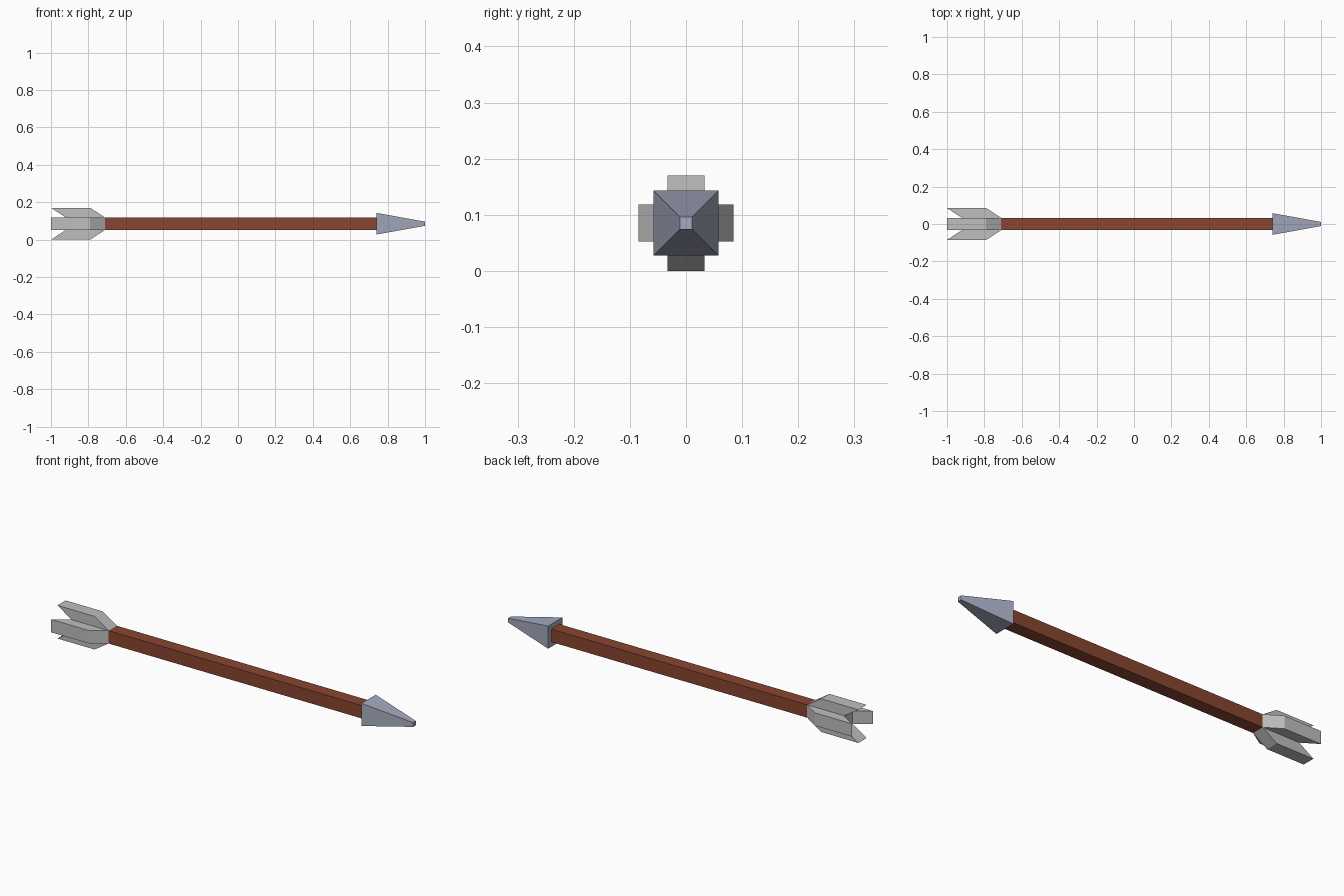
import bpy
import bmesh
from math import pi
from mathutils import Matrix, Vector

cube = bpy.data.objects.get("Cube")
if cube:
    bpy.data.objects.remove(cube, do_unlink=True)

AXIS_Z = 0.085   # height of the arrow's centre line
R = 0.033        # half thickness of the shaft
NOCK, COLLAR = -0.92, -0.71
NECK, TIP = 0.74, 1.0


def material(name, colour):
    mat = bpy.data.materials.new(name)
    mat.use_nodes = True
    mat.diffuse_color = (*colour, 1)
    mat.node_tree.nodes["Principled BSDF"].inputs["Base Color"].default_value = (*colour, 1)
    return mat


def finish(bm, name, mat):
    bmesh.ops.recalc_face_normals(bm, faces=bm.faces)
    mesh = bpy.data.meshes.new(name)
    bm.to_mesh(mesh)
    bm.free()
    mesh.materials.append(mat)
    obj = bpy.data.objects.new(name, mesh)
    obj.location.z = AXIS_Z
    bpy.context.collection.objects.link(obj)
    return obj


def taper(name, x0, r0, x1, r1, mat):
    """Square bar along x whose half thickness goes from r0 to r1."""
    bm = bmesh.new()
    bmesh.ops.create_cube(bm, size=2)
    for v in bm.verts:
        x, r = (x0, r0) if v.co.x < 0 else (x1, r1)
        v.co = Vector((x, v.co.y * r, v.co.z * r))
    return finish(bm, name, mat)


def fin(name, angle, mat):
    """Swept vane: a side profile extruded across the shaft, turned about x."""
    profile = [(COLLAR, R), (-0.79, 0.085), (-1.0, 0.085), (NOCK, R)]
    bm = bmesh.new()
    face = bm.faces.new([bm.verts.new((x, -R, z)) for x, z in profile])
    ext = bmesh.ops.extrude_face_region(bm, geom=[face])
    verts = [g for g in ext["geom"] if isinstance(g, bmesh.types.BMVert)]
    bmesh.ops.translate(bm, verts=verts, vec=(0, 2 * R, 0))
    bmesh.ops.transform(bm, matrix=Matrix.Rotation(angle, 4, "X"), verts=bm.verts)
    return finish(bm, name, mat)


wood = material("reddish wood", (0.25, 0.06, 0.03))
steel = material("bluish steel", (0.38, 0.40, 0.52))
feather = material("grey feather", (0.52, 0.52, 0.52))

# Shaft, head and the core that carries the fins
taper("shaft", COLLAR, R, NECK, R, wood)
taper("arrowhead", NECK, 0.058, TIP, 0.011, steel)
taper("fletching_core", NOCK, R, COLLAR, R, feather)

# Four fins around the core
for i, side in enumerate(("top", "front", "bottom", "back")):
    fin(side + "_fin", i * pi / 2, feather)
